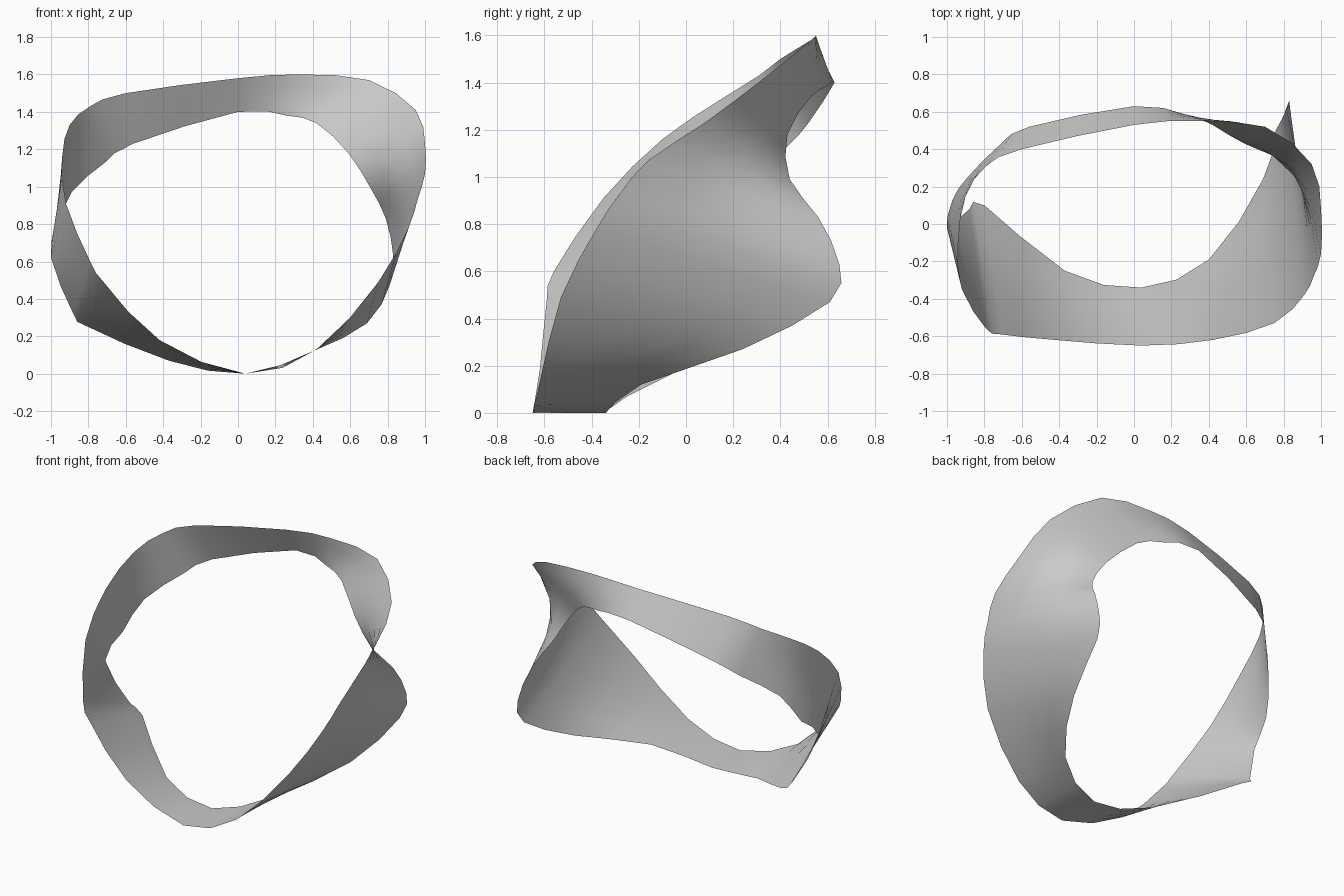
import bpy
import bmesh
from mathutils import Vector

ACROSS = 4   # strips across the band
ALONG = 2    # steps between neighbouring ribs

cube = bpy.data.objects.get("Cube")
if cube:
    bpy.data.objects.remove(cube, do_unlink=True)


def make_material(name, colour):
    material = bpy.data.materials.new(name)
    material.use_nodes = True
    material.diffuse_color = colour
    shader = material.node_tree.nodes["Principled BSDF"]
    shader.inputs["Base Color"].default_value = colour
    return material


def closed_spline(points, steps):
    """Return a smooth closed path that passes through every point."""
    path = []
    count = len(points)
    for i in range(count):
        before, start, end, after = (
            Vector(points[(i + offset) % count]) for offset in (-1, 0, 1, 2))
        tangent_in = (end - before) / 2
        tangent_out = (after - start) / 2
        for step in range(steps):
            t = step / steps
            blend = t * t * (3 - 2 * t)
            path.append(start.lerp(end, blend)
                        + tangent_in * t * (1 - t) ** 2
                        - tangent_out * t * t * (1 - t))
    return path


def ruled_band(name, edge_a, edge_b, strips, material):
    """Stretch a closed sheet between two matching closed edges."""
    bm = bmesh.new()
    ribs = []
    for a, b in zip(edge_a, edge_b):
        ribs.append([bm.verts.new(a.lerp(b, k / strips))
                     for k in range(strips + 1)])
    for i, rib in enumerate(ribs):
        following = ribs[(i + 1) % len(ribs)]
        for k in range(strips):
            bm.faces.new((rib[k], following[k],
                          following[k + 1], rib[k + 1]))
    for face in bm.faces:
        face.smooth = True
    mesh = bpy.data.meshes.new(name)
    bm.to_mesh(mesh)
    bm.free()
    mesh.materials.append(material)
    band = bpy.data.objects.new(name, mesh)
    bpy.context.collection.objects.link(band)
    return band


# Front and upper rim, starting at the bottom and running up the +x side
upper_rim = [
    (.04, -.65, 0), (.42, -.62, .13), (.75, -.53, .49), (.91, -.38, .78),
    (.96, -.28, .93), (1, -.16, 1.07), (1, .08, 1.23), (.95, .32, 1.41),
    (.7, .52, 1.57), (.33, .55, 1.6), (0, .53, 1.58), (-.6, .4, 1.5),
    (-.79, .31, 1.43), (-.9, .15, 1.33), (-.94, -.1, 1.16),
    (-.92, -.35, .91), (-.79, -.56, .6), (-.71, -.59, .48),
    (-.42, -.62, .18),
]

# Rear and lower rim, rib for rib with the other
lower_rim = [
    (.04, -.34, 0), (.4, -.19, .12), (.69, .24, .27), (.81, .61, .47),
    (.83, .65, .63), (.79, .56, .83), (.71, .44, .99), (.59, .43, 1.18),
    (.42, .53, 1.34), (.26, .59, 1.38), (0, .63, 1.4), (-.56, .52, 1.23),
    (-.71, .43, 1.13), (-.89, .25, .97), (-.97, .13, .77),
    (-1, -.02, .62), (-.88, .08, .32), (-.8, .1, .25),
    (-.37, -.25, .07),
]

# Twisted ring band
grey = make_material("plain grey", (.6, .6, .6, 1))
ruled_band("twisted_band", closed_spline(upper_rim, ALONG),
           closed_spline(lower_rim, ALONG), ACROSS, grey)
